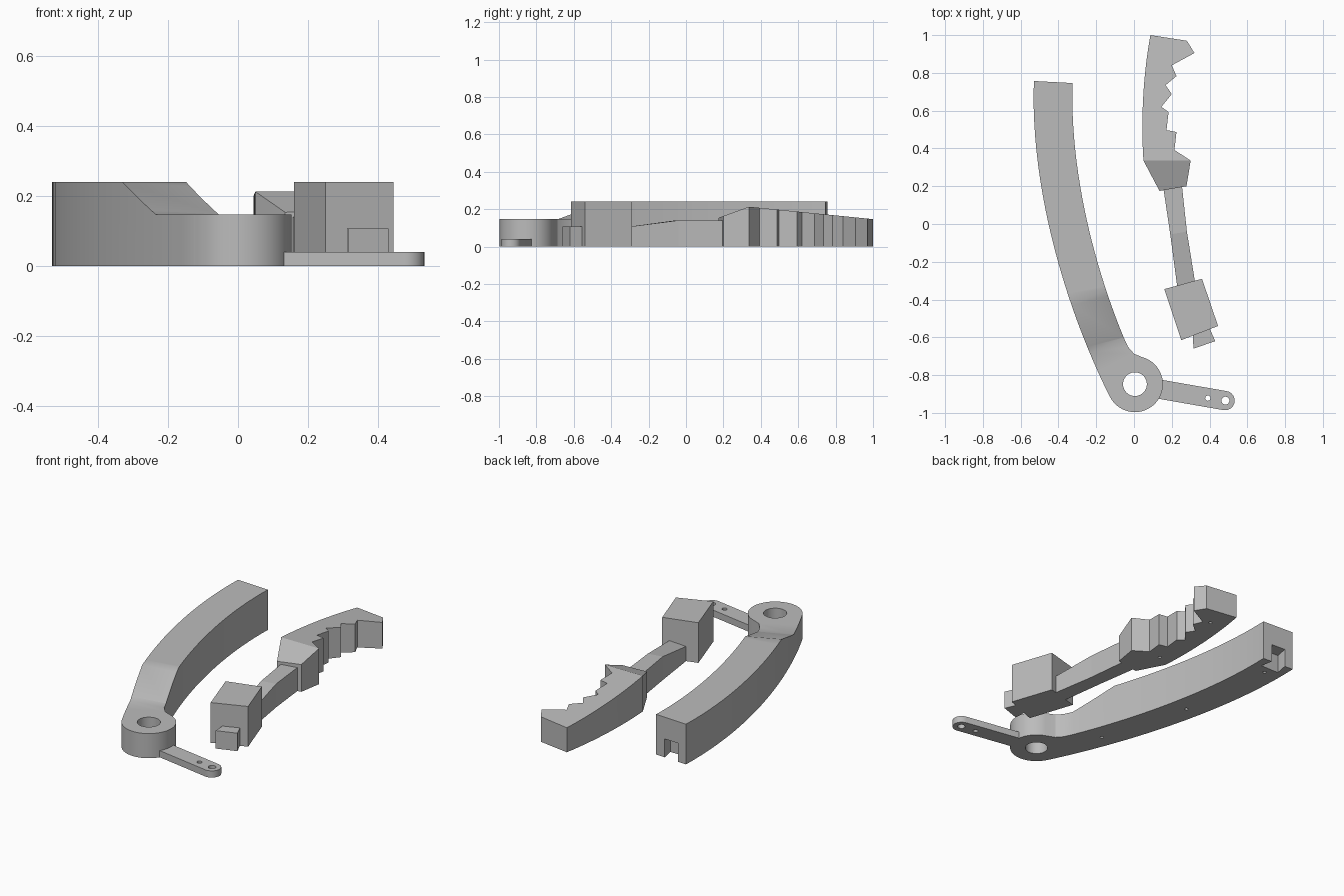
import bpy, bmesh, math
from mathutils import Vector
from mathutils.geometry import interpolate_bezier

cube = bpy.data.objects.get("Cube")
if cube:
    bpy.data.objects.remove(cube, do_unlink=True)

grey = bpy.data.materials.new("plain grey")
grey.use_nodes = True
grey.diffuse_color = (0.5, 0.5, 0.5, 1)
grey.node_tree.nodes["Principled BSDF"].inputs["Base Color"].default_value = (0.5, 0.5, 0.5, 1)


def prism(name, outline, top, bottom=0.0):
    """Extrude a plan outline; top is a height or a function of (x, y)."""
    height = top if callable(top) else (lambda x, y: top)
    bm = bmesh.new()
    low = [bm.verts.new((x, y, bottom)) for x, y in outline]
    high = [bm.verts.new((x, y, height(x, y))) for x, y in outline]
    bm.faces.new(low)
    bm.faces.new(high)
    n = len(low)
    for i in range(n):
        j = (i + 1) % n
        bm.faces.new((low[i], low[j], high[j], high[i]))
    bmesh.ops.recalc_face_normals(bm, faces=bm.faces)
    mesh = bpy.data.meshes.new(name)
    bm.to_mesh(mesh)
    bm.free()
    mesh.materials.append(grey)
    obj = bpy.data.objects.new(name, mesh)
    bpy.context.collection.objects.link(obj)
    return obj


def arc(cx, cy, r, start, end, steps):
    angles = [math.radians(start + (end - start) * i / steps) for i in range(steps + 1)]
    return [(cx + r * math.cos(a), cy + r * math.sin(a)) for a in angles]


def curve(a, b, c, d, steps=24):
    points = interpolate_bezier(*(Vector((*p, 0)) for p in (a, b, c, d)), steps)
    return [(p.x, p.y) for p in points]


def activate(obj):
    bpy.ops.object.select_all(action='DESELECT')
    obj.select_set(True)
    bpy.context.view_layer.objects.active = obj


def cut(obj, cutter):
    cutter.hide_render = True
    mod = obj.modifiers.new("cut", 'BOOLEAN')
    mod.operation = 'DIFFERENCE'
    mod.solver = 'EXACT'
    mod.object = cutter
    activate(obj)
    bpy.ops.object.modifier_apply(modifier=mod.name)
    bpy.data.objects.remove(cutter, do_unlink=True)


def bore(obj, x, y, r, depth=0.5, steps=24):
    cut(obj, prism("bore_cutter", arc(x, y, r, 0, 360, steps)[:-1], depth, -0.05))


def smooth(obj):
    activate(obj)
    bpy.ops.object.shade_smooth_by_angle(angle=math.radians(25))


# Curved arm with a pivot ring at its front end
px, py = 0.005, -0.848
outline = curve((-0.53, 0.757), (-0.55, 0.2), (-0.37, -0.43), (-0.127, -0.917))
outline += arc(px, py, 0.148, 209, 435, 40)
outline += [(0.0, -0.687), (-0.032, -0.65)]
outline += curve((-0.055, -0.6), (-0.22, -0.2), (-0.34, 0.3), (-0.325, 0.746))
arm = prism("curved_arm", outline, 0.24)

# Ramp down to the lower pivot ring
along = Vector((0.11, -0.245, 0)).normalized()
across = Vector((-along.y, along.x, 0))
ridge = Vector((-0.25, -0.395, 0))
ramp = prism("ramp_cutter", [(0, 0.24), (0.2686, 0.147), (0.9, 0.147), (0.9, 0.4), (-0.46, 0.4)], 0.5, -0.5)
for v in ramp.data.vertices:
    s, z, t = v.co
    v.co = ridge + along * s + across * t + Vector((0, 0, z))
bm = bmesh.new()
bm.from_mesh(ramp.data)
bmesh.ops.recalc_face_normals(bm, faces=bm.faces)
bm.to_mesh(ramp.data)
bm.free()
cut(arm, ramp)

# Pivot hole, dovetail slot and pin holes
bore(arm, px, py, 0.063, steps=40)
cut(arm, prism("slot_cutter", [(-0.476, 0.8), (-0.384, 0.8), (-0.384, 0.75),
                               (-0.37, 0.675), (-0.49, 0.675), (-0.476, 0.75)], 0.11, -0.05))
for x, y in [(-0.2, -0.52), (-0.36, 0.03), (-0.43, 0.63)]:
    bore(arm, x, y, 0.01, 0.05, 12)
smooth(arm)

# Thin strap with a rounded, drilled end
strap = prism("strap", [(0.1, -0.92), (0.1, -0.817)] + arc(0.482, -0.935, 0.051, 80, -100, 16), 0.04)
bore(strap, 0.484, -0.935, 0.021)
bore(strap, 0.391, -0.922, 0.014, steps=16)
smooth(strap)


# Toothed jaw: long slope to the tip, short steep slope to the neck
def jaw_top(x, y):
    return 0.213 - (y - 0.335) * 0.1 if y >= 0.335 else 0.213 - (0.335 - y) * 0.37


teeth = [(0.087, 1.0), (0.28, 0.97), (0.32, 0.905), (0.2, 0.84), (0.225, 0.783),
         (0.167, 0.735), (0.2, 0.688), (0.145, 0.62), (0.183, 0.593), (0.172, 0.497),
         (0.225, 0.487), (0.214, 0.392), (0.3, 0.336)]
back = curve((0.05, 0.336), (0.035, 0.56), (0.05, 0.8), (0.087, 1.0), 16)
jaw = prism("toothed_jaw", teeth + back[:-1], jaw_top)
heel = prism("jaw_heel", [(0.3, 0.336), (0.278, 0.2), (0.135, 0.175), (0.05, 0.336)], jaw_top)
bore(jaw, 0.13, 0.38, 0.01, 0.05, 12)
bore(jaw, 0.16, 0.86, 0.01, 0.05, 12)
smooth(jaw)

# Neck linking the jaw to the block, dropping towards the block
prism("neck_rear", [(0.154, 0.2), (0.253, 0.21), (0.28, -0.04), (0.192, -0.055)], 0.14)
prism("neck_front", [(0.192, -0.055), (0.28, -0.04), (0.325, -0.32), (0.23, -0.34)],
      lambda x, y: 0.14 if y > -0.1 else 0.085 + (x - 0.23) * 0.2)

# Block and its dovetail peg
prism("block", [(0.16, -0.345), (0.36, -0.29), (0.445, -0.54), (0.25, -0.615)], 0.24)
prism("dovetail_peg", [(0.31, -0.57), (0.395, -0.54), (0.43, -0.62), (0.315, -0.66)], 0.107)
